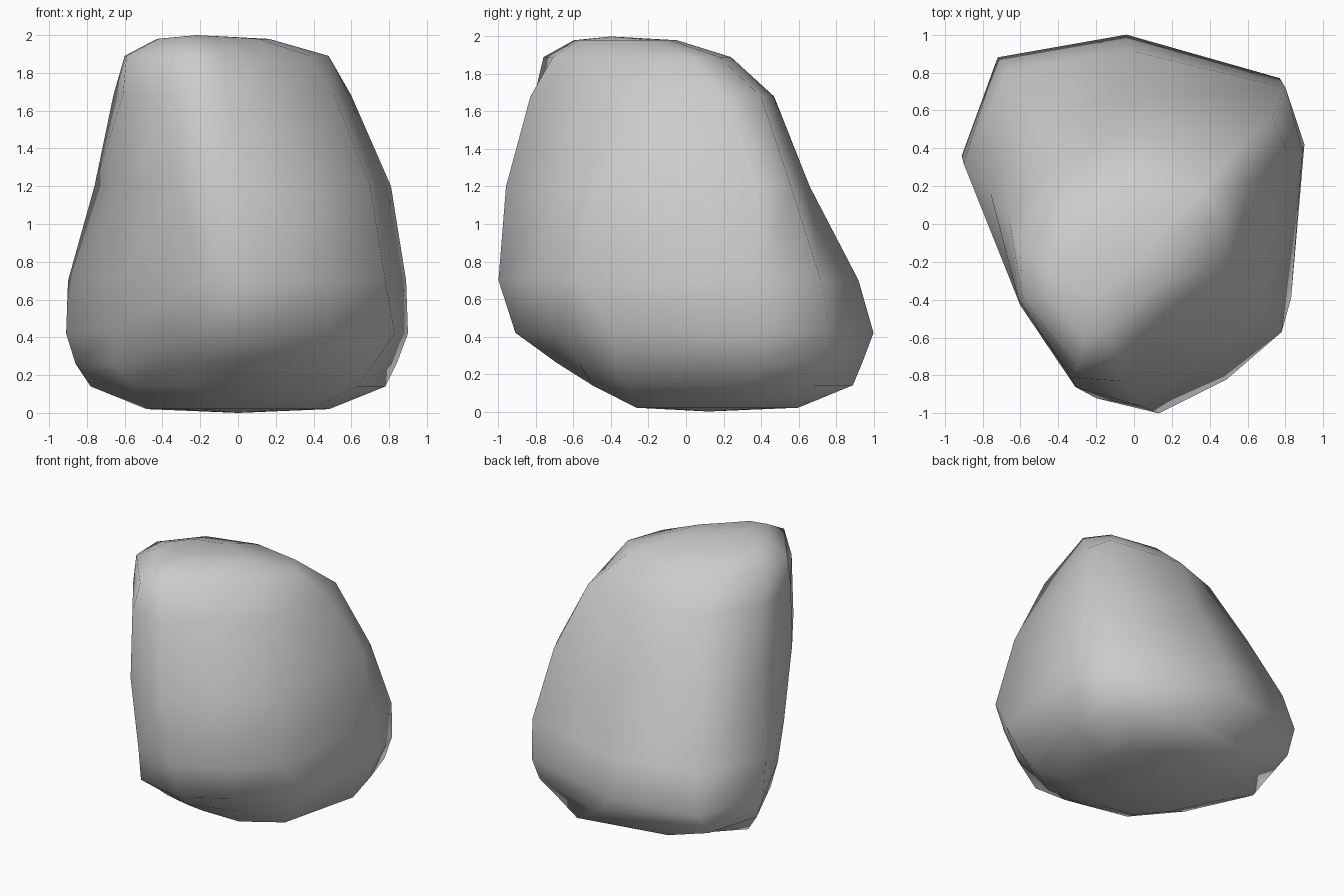
import bpy
import bmesh
from mathutils import Vector

# Remove the default object
default_object = bpy.data.objects.get("Cube")
if default_object:
    bpy.data.objects.remove(default_object, do_unlink=True)

# Stone colour
stone_grey = bpy.data.materials.new("stone_grey")
stone_grey.use_nodes = True
colour = (.6, .6, .6, 1)
stone_grey.diffuse_color = colour
stone_grey.node_tree.nodes["Principled BSDF"].inputs["Base Color"].default_value = colour

# Horizontal sections by height: ten corners each, anticlockwise from the front ridge
sections = {
    .14: [(-.3, -.43), (.05, -.5), (.36, -.5), (.63, -.33), (.78, .28),
          (.62, .68), (.3, .89), (-.38, .76), (-.78, .36), (-.56, -.12)],
    .26: [(-.25, -.6), (.05, -.69), (.42, -.57), (.72, -.38), (.84, .4),
          (.74, .72), (.1, .94), (-.74, .78), (-.86, .37), (-.65, -.1)],
    .42: [(-.25, -.82), (.13, -.91), (.48, -.69), (.83, -.39), (.9, .42),
          (.77, .77), (-.04, 1), (-.72, .88), (-.91, .36), (-.66, -.17)],
    .7: [(-.2, -.92), (.13, -1), (.49, -.82), (.78, -.57), (.89, .38),
         (.8, .72), (-.04, .92), (-.67, .81), (-.9, .32), (-.65, -.26)],
    1.2: [(-.31, -.86), (.03, -.96), (.42, -.69), (.7, -.46), (.81, .38),
          (.73, .56), (-.05, .66), (-.54, .58), (-.76, .17), (-.6, -.43)],
    1.68: [(-.33, -.81), (-.06, -.83), (.27, -.56), (.51, -.36), (.6, .2),
           (.55, .4), (-.03, .47), (-.4, .34), (-.66, .03), (-.61, -.4)],
    1.89: [(-.3, -.76), (-.08, -.71), (.15, -.48), (.38, -.26), (.48, .02),
           (.36, .18), (0, .24), (-.37, .14), (-.6, -.13), (-.59, -.39)],
}


def shrink(section, centre, factor):
    """Scale a section towards a centre point."""
    middle = Vector(centre)
    return [middle.lerp(Vector(point), factor) for point in section]


def add_ring(mesh, section, height):
    return [mesh.verts.new((point[0], point[1], height)) for point in section]


def bridge(mesh, lower, upper):
    """Join two rings with a band of quads."""
    count = len(lower)
    for i in range(count):
        j = (i + 1) % count
        mesh.faces.new((lower[i], lower[j], upper[j], upper[i]))


def close_end(mesh, ring, tip):
    """Close a ring with a fan around a tip point."""
    centre = mesh.verts.new(tip)
    for i, corner in enumerate(ring):
        mesh.faces.new((corner, ring[(i + 1) % len(ring)], centre))


# Boulder body: base ring, wall sections, crown ring
bm = bmesh.new()
heights = sorted(sections)
base_centre, crown_centre = (0, .12), (-.22, -.4)
rings = [add_ring(bm, shrink(sections[heights[0]], base_centre, .62), .02)]
rings += [add_ring(bm, sections[height], height) for height in heights]
rings.append(add_ring(bm, shrink(sections[heights[-1]], crown_centre, .55), 1.98))
for lower, upper in zip(rings, rings[1:]):
    bridge(bm, lower, upper)
close_end(bm, rings[0], (*base_centre, 0))
close_end(bm, rings[-1], (*crown_centre, 2))
bmesh.ops.recalc_face_normals(bm, faces=bm.faces)

mesh = bpy.data.meshes.new("boulder")
bm.to_mesh(mesh)
bm.free()
mesh.materials.append(stone_grey)
boulder = bpy.data.objects.new("boulder", mesh)
bpy.context.collection.objects.link(boulder)

# Soft shading over the coarse facets
mesh.shade_smooth()
